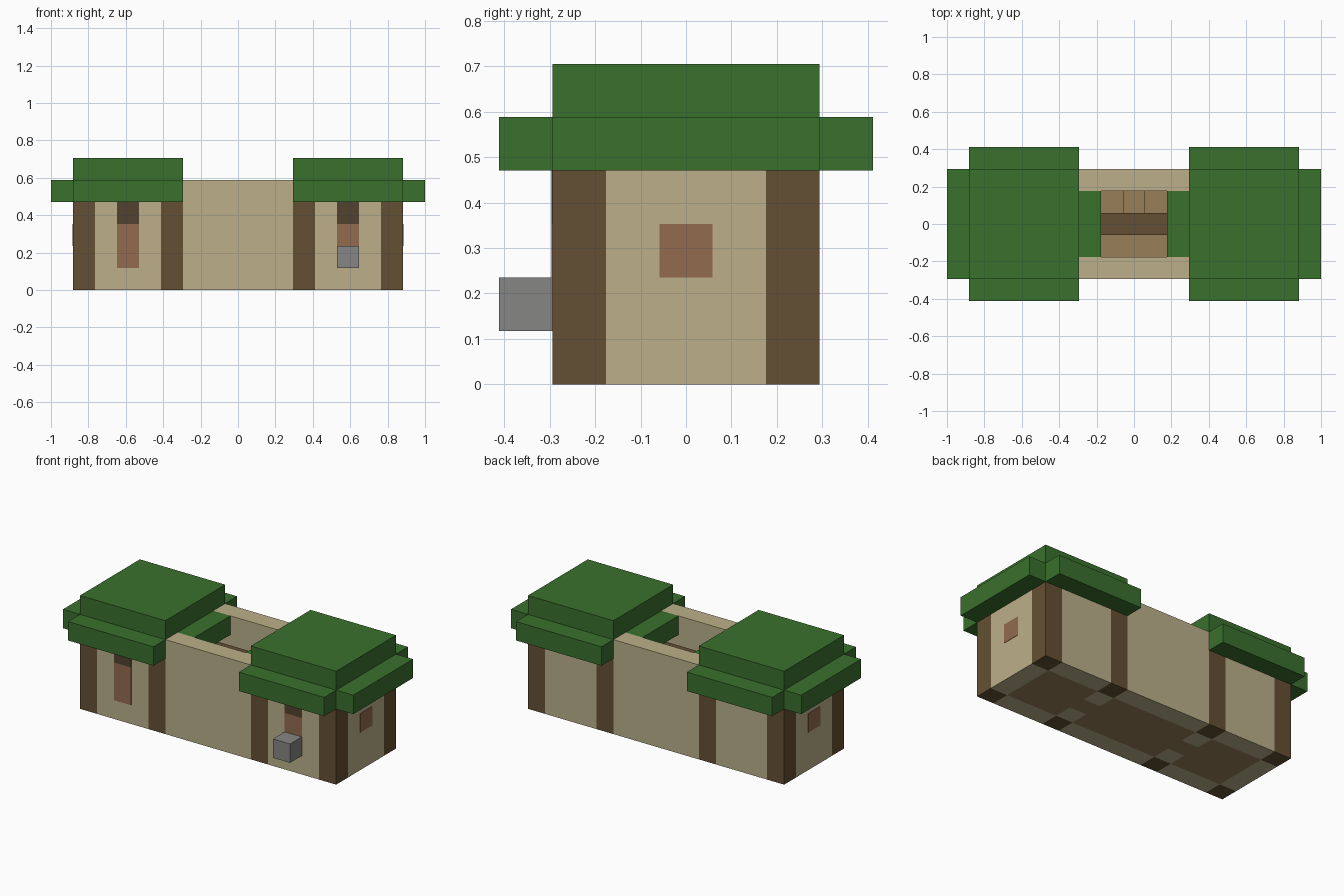
import bpy, bmesh
from mathutils import Matrix, Vector

if "Cube" in bpy.data.objects:
    bpy.data.objects.remove(bpy.data.objects["Cube"], do_unlink=True)

U = 2 / 17  # one block


def linear(c):
    return c / 12.92 if c <= 0.04045 else ((c + 0.055) / 1.055) ** 2.4


def material(name, hex_code):
    rgb = [linear(int(hex_code[i:i + 2], 16) / 255) for i in (0, 2, 4)] + [1]
    m = bpy.data.materials.new(name)
    m.use_nodes = True
    m.diffuse_color = rgb
    m.node_tree.nodes["Principled BSDF"].inputs["Base Color"].default_value = rgb
    return m


LEAF = material("leaf green", "3A702D")
PLASTER = material("khaki plaster", "BCB08A")
LOG = material("dark log brown", "645033")
PLANK = material("plank tan", "98805A")
CLAY = material("clay brown", "936B50")
LINTEL = material("deep brown", "54422F")
STONE = material("stone grey", "868684")


def boxes(name, mat, *spans):
    """One object from boxes given in blocks as (x0, x1, y0, y1, z0, z1)."""
    bm = bmesh.new()
    for x0, x1, y0, y1, z0, z1 in spans:
        centre = Vector((x0 + x1, y0 + y1, z0 + z1)) * U / 2
        size = Vector((abs(x1 - x0), y1 - y0, z1 - z0)) * U
        bmesh.ops.create_cube(bm, size=1, matrix=Matrix.Translation(centre) @ Matrix.Diagonal(size).to_4x4())
    mesh = bpy.data.meshes.new(name)
    bm.to_mesh(mesh)
    bm.free()
    mesh.materials.append(mat)
    bpy.context.collection.objects.link(bpy.data.objects.new(name, mesh))


# Courtyard between the huts
boxes("courtyard_walls", PLASTER, *[(-2.5, 2.5, y - .5, y + .5, 0, 5) for y in (-2, 2)])
boxes("courtyard_floor", PLANK, (-2.5, 2.5, -1.5, 1.5, 0, 1))
boxes("courtyard_step", PLANK, (-.5, .5, .5, 1.5, 1, 2))
boxes("cross_beam", LOG, (-3.5, 3.5, -.5, .5, 3, 4))

# Two mirrored huts
E = 0.02  # how far door and window panels stand proud
for side, s in (("left", 1), ("right", -1)):
    def part(name, mat, *spans):
        boxes(f"{side}_{name}", mat, *[(s * a, s * b, *rest) for a, b, *rest in spans])

    part("posts", LOG, *[(x - .5, x + .5, y - .5, y + .5, 0, 4) for x in (3, 7) for y in (-2, 2)])
    part("long_walls", PLASTER, *[(3.5, 6.5, y - .5, y + .5, 0, 4) for y in (-2, 2)])
    part("end_wall", PLASTER, (6.5, 7.5, -1.5, 1.5, 0, 4))
    part("partition", PLASTER, *[(2.5, 3.5, y - .5, y + .5, 0, 4) for y in (-1, 1)])
    part("floor", PLANK, (3.5, 6.5, -1.5, 1.5, 0, 1), (2.5, 3.5, -.5, .5, 0, 1))
    part("door", CLAY, (4.5, 5.5, -2.5 - E, -1.5 + E, 1, 3))
    part("door_lintel", LINTEL, (4.5, 5.5, -2.5 - E, -1.5 + E, 3, 4))
    part("window", CLAY, (6.5 - E, 7.5 + E, -.5, .5, 2, 3))
    part("roof_eaves", LEAF, (2.5, 7.5, -3.5, 3.5, 4, 5), (7.5, 8.5, -2.5, 2.5, 4, 5),
         (1.5, 2.5, -1.5, 1.5, 4, 5))
    part("roof_top", LEAF, (2.5, 7.5, -2.5, 2.5, 5, 6))

# Stone block in front of the left door
boxes("stone_block", STONE, (4.5, 5.5, -3.5, -2.5 - E, 1, 2))
